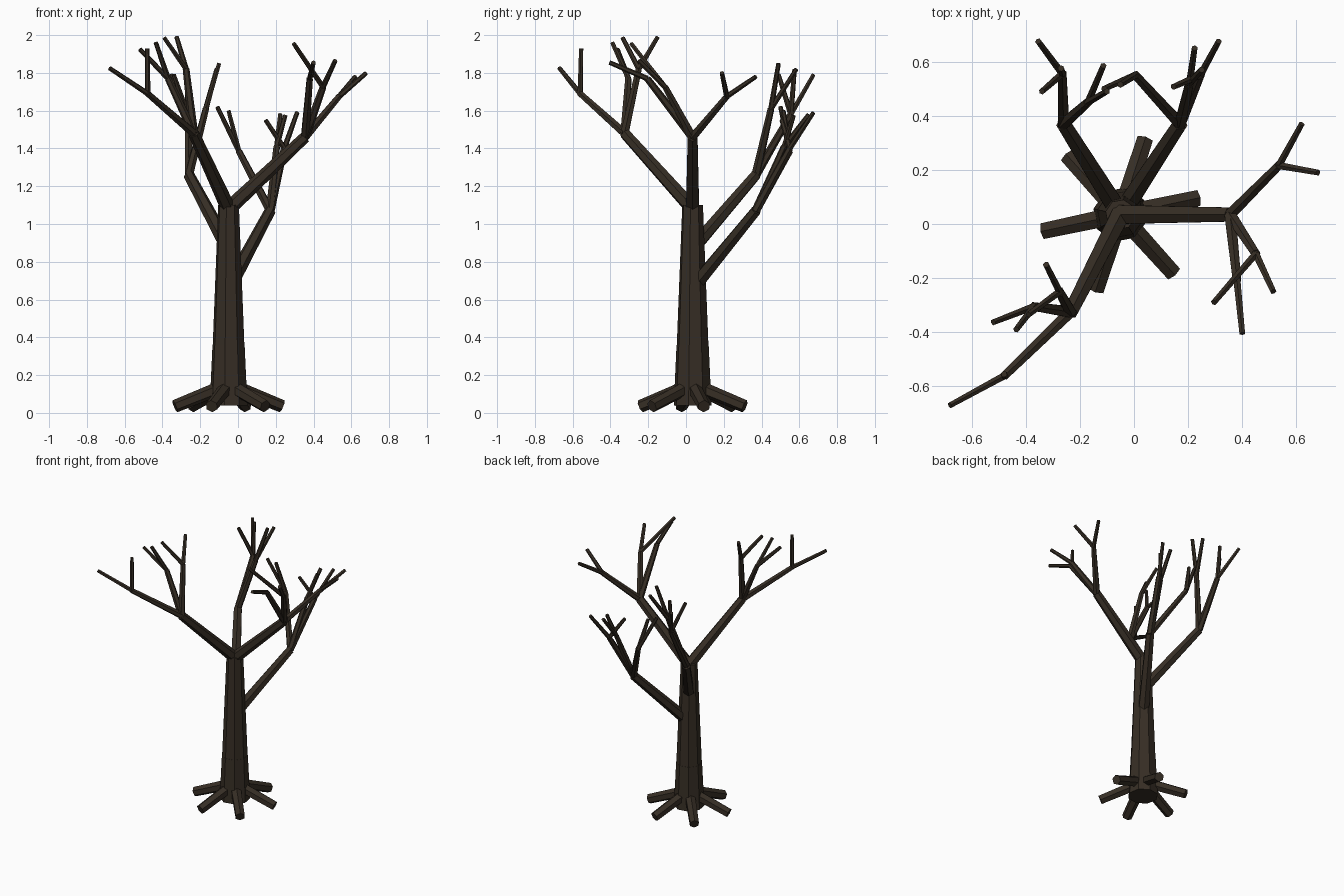
import bpy
import bmesh
import math
from mathutils import Matrix, Vector

cube = bpy.data.objects.get("Cube")
if cube:
    bpy.data.objects.remove(cube, do_unlink=True)


def material(name, rgb):
    mat = bpy.data.materials.new(name)
    mat.use_nodes = True
    mat.diffuse_color = (*rgb, 1)
    mat.node_tree.nodes["Principled BSDF"].inputs["Base Color"].default_value = (*rgb, 1)
    return mat


bark = material("dark brown bark", (0.037, 0.027, 0.018))


def limb(name, start, end, r1, r2, sides=6, twist=0):
    """Tapered flat-sided limb between two points."""
    start, end = Vector(start), Vector(end)
    axis = end - start
    bm = bmesh.new()
    bmesh.ops.create_cone(bm, cap_ends=True, segments=sides, radius1=r1,
                          radius2=r2, depth=axis.length,
                          matrix=Matrix.Rotation(math.radians(twist), 4, 'Z'))
    mesh = bpy.data.meshes.new(name)
    bm.to_mesh(mesh)
    bm.free()
    mesh.materials.append(bark)
    obj = bpy.data.objects.new(name, mesh)
    obj.location = (start + end) / 2
    obj.rotation_mode = 'QUATERNION'
    obj.rotation_quaternion = axis.to_track_quat('Z', 'Y')
    bpy.context.collection.objects.link(obj)


CX, CY = -0.05, 0.035

# Trunk: flared foot and long taper
limb("trunk_foot", (CX, CY, 0.04), (CX, CY, 0.36), 0.102, 0.087, 8, -12)
limb("trunk", (CX, CY, 0.35), (CX, CY, 1.10), 0.086, 0.056, 8, -12)

# Six spreading roots
for i in range(6):
    a = math.radians(12 + 60 * i)
    limb(f"root_{i + 1}", (CX, CY, 0.15),
         (CX + 0.29 * math.cos(a), CY + 0.29 * math.sin(a), 0.035), 0.038, 0.034)

# Each bough: height on the trunk, tip, then branches as (tip, twig tips)
boughs = {
    "left_bough": (1.08, (0.355, 0.035, 1.46), [
        ((0.535, 0.216, 1.675), [(0.62, 0.37, 1.78), (0.68, 0.19, 1.80)]),
        ((0.45, -0.11, 1.725), [(0.515, -0.25, 1.865), (0.295, -0.29, 1.955)]),
        ((0.38, -0.205, 1.77), [(0.40, -0.405, 1.855)]),
    ]),
    "back_left_bough": (0.66, (0.17, 0.37, 1.07), [
        ((0.005, 0.55, 1.385), [(-0.11, 0.50, 1.62), (-0.05, 0.515, 1.60)]),
        ((0.205, 0.52, 1.41), [(0.224, 0.65, 1.58), (0.25, 0.57, 1.575)]),
        ((0.245, 0.55, 1.40), [(0.313, 0.675, 1.59), (0.146, 0.507, 1.55)]),
    ]),
    "back_right_bough": (0.87, (-0.26, 0.37, 1.26), [
        ((-0.265, 0.555, 1.58), [(-0.354, 0.675, 1.79), (-0.34, 0.49, 1.79),
                                 (-0.27, 0.575, 1.82)]),
        ((-0.17, 0.45, 1.61), [(-0.10, 0.49, 1.85), (-0.113, 0.585, 1.82)]),
    ]),
    "front_right_bough": (1.08, (-0.235, -0.325, 1.48), [
        ((-0.478, -0.56, 1.69), [(-0.68, -0.67, 1.825), (-0.48, -0.555, 1.93)]),
        ((-0.37, -0.305, 1.77), [(-0.52, -0.363, 1.925), (-0.435, -0.39, 1.96)]),
        ((-0.275, -0.25, 1.82), [(-0.325, -0.15, 1.99), (-0.39, -0.335, 1.985)]),
    ]),
}

for name, (height, tip, branches) in boughs.items():
    limb(name, (CX, CY, height), tip, 0.040, 0.030)
    for i, (branch_tip, twigs) in enumerate(branches):
        limb(f"{name}_branch_{i + 1}", tip, branch_tip, 0.024, 0.018)
        for j, twig_tip in enumerate(twigs):
            limb(f"{name}_twig_{i + 1}_{j + 1}", branch_tip, twig_tip, 0.015, 0.012)
